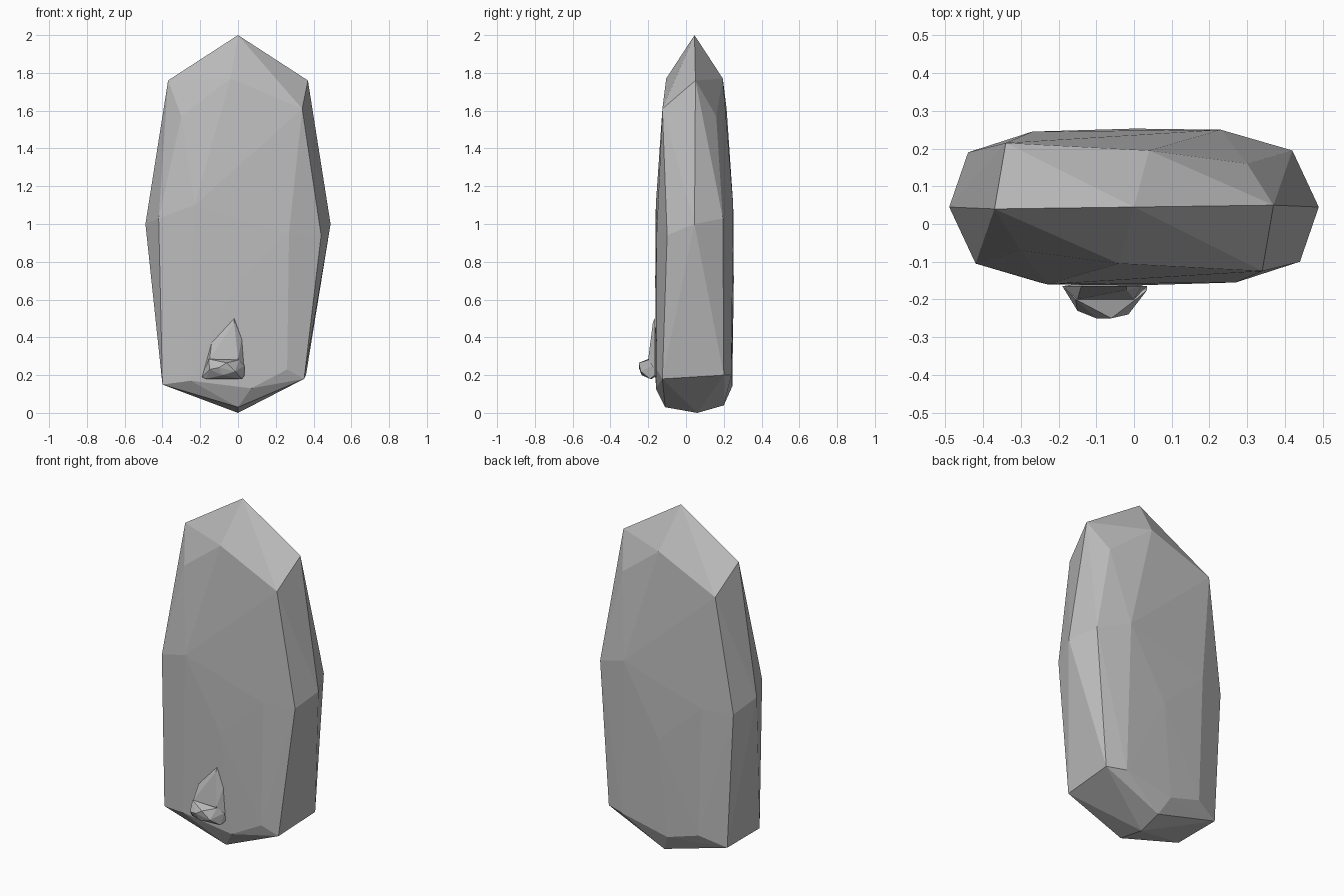
import bpy
import bmesh

cube = bpy.data.objects.get("Cube")
if cube:
    bpy.data.objects.remove(cube, do_unlink=True)


def make_material(name, color):
    mat = bpy.data.materials.new(name)
    mat.use_nodes = True
    mat.diffuse_color = color
    mat.node_tree.nodes["Principled BSDF"].inputs["Base Color"].default_value = color
    return mat


stone = make_material("pale grey stone", (0.5, 0.5, 0.5, 1))


def faceted_rock(name, corners):
    """Flat-faced rock wrapped tightly around its corner points."""
    bm = bmesh.new()
    for corner in corners:
        bm.verts.new(corner)
    hull = bmesh.ops.convex_hull(bm, input=bm.verts)
    loose = set(hull["geom_interior"]) | set(hull["geom_unused"])
    bmesh.ops.delete(bm, geom=[v for v in loose if isinstance(v, bmesh.types.BMVert)],
                     context="VERTS")
    bmesh.ops.recalc_face_normals(bm, faces=bm.faces)
    mesh = bpy.data.meshes.new(name)
    bm.to_mesh(mesh)
    bm.free()
    mesh.materials.append(stone)
    obj = bpy.data.objects.new(name, mesh)
    bpy.context.collection.objects.link(obj)
    return obj


def half_turn(points, axis_y=0.045):
    """Repeat points turned half way round the vertical axis of the slab."""
    return points + [(-x, 2 * axis_y - y, z) for x, y, z in points]


# Standing slab: shoulders, waist and broad faces repeat front to back
upper = half_turn([
    (0.37, 0.05, 1.76),
    (0.34, -0.125, 1.61), (-0.04, -0.105, 1.77), (-0.3, -0.07, 1.57),
    (0.49, 0.045, 1.0), (0.44, -0.1, 0.94), (-0.42, -0.105, 1.03),
    (0.27, -0.155, 0.95), (-0.23, -0.16, 1.1), (0, -0.163, 0.7),
])
# Foot of the slab: broad corners tapering to a shallow keel
foot = [
    (-0.4, -0.11, 0.15), (-0.4, 0.19, 0.15),
    (0.35, -0.125, 0.18), (0.36, 0.2, 0.2),
    (0.26, -0.155, 0.23), (-0.25, -0.155, 0.17), (0.07, -0.16, 0.13),
    (0.25, 0.24, 0.2), (-0.25, 0.24, 0.2), (-0.05, 0.245, 0.14),
    (0, -0.11, 0.03), (0, 0.06, 0), (0, 0.2, 0.04),
]
faceted_rock("standing_slab", [(0, 0.045, 2.0)] + upper + foot)

# Thin pointed shard leaning on the front face
faceted_rock("front_shard", [
    (-0.02, -0.165, 0.5), (0.02, -0.165, 0.39), (0.035, -0.165, 0.2),
    (-0.19, -0.165, 0.19), (-0.14, -0.165, 0.37), (-0.02, -0.175, 0.48),
    (-0.15, -0.2, 0.285), (0.0, -0.2, 0.285), (-0.1, -0.15, 0.18),
])

# Small pebble in front of the shard
faceted_rock("front_pebble", [
    (-0.19, -0.165, 0.19), (0.035, -0.165, 0.2), (0.035, -0.175, 0.25),
    (-0.155, -0.2, 0.285), (0.005, -0.2, 0.28), (-0.17, -0.18, 0.18),
    (0.02, -0.19, 0.18), (-0.15, -0.23, 0.23), (-0.1, -0.25, 0.24),
    (-0.06, -0.25, 0.265), (-0.015, -0.24, 0.22), (-0.08, -0.235, 0.2),
])
